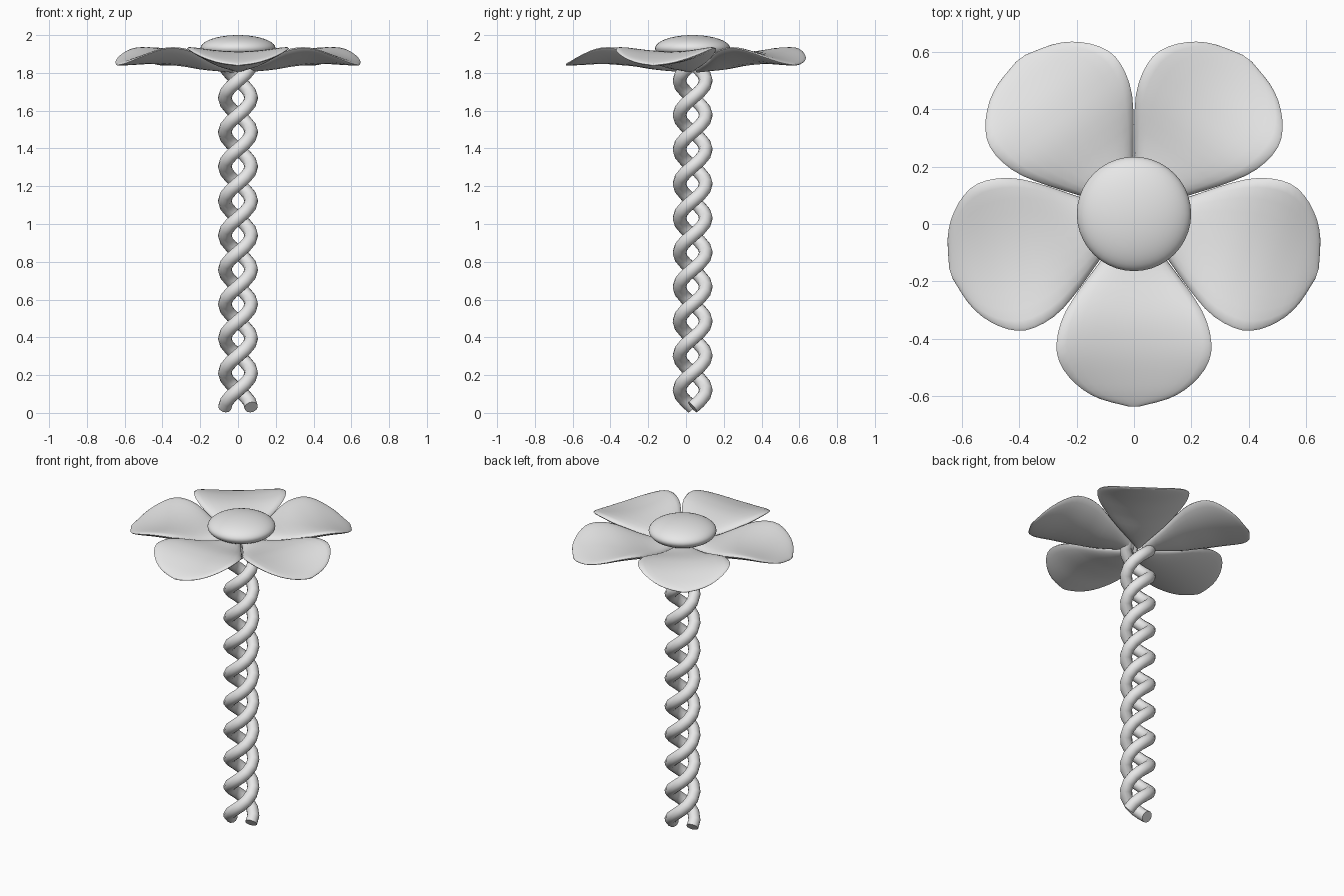
import bpy, bmesh, math
from mathutils import Matrix

if "Cube" in bpy.data.objects:
    bpy.data.objects.remove(bpy.data.objects["Cube"])

CY = 0.035  # flower and stem axis lies slightly behind the origin

grey = bpy.data.materials.new("light_grey")
grey.diffuse_color = (0.8, 0.8, 0.8, 1)
grey.use_nodes = True
grey.node_tree.nodes["Principled BSDF"].inputs["Base Color"].default_value = grey.diffuse_color


def interp(table, r):
    """Smooth (Catmull-Rom style) lookup in a list of (r, value)."""
    for i in range(len(table) - 1):
        (r0, v0), (r1, v1) = table[i], table[i + 1]
        if r <= r1:
            pa, pb = table[max(i - 1, 0)], table[min(i + 2, len(table) - 1)]
            m0 = (v1 - pa[1]) / (r1 - pa[0]) * (r1 - r0)
            m1 = (pb[1] - v0) / (pb[0] - r0) * (r1 - r0)
            t = (r - r0) / (r1 - r0)
            return ((2*t**3 - 3*t*t + 1) * v0 + (t**3 - 2*t*t + t) * m0
                    + (3*t*t - 2*t**3) * v1 + (t**3 - t*t) * m1)
    return table[-1][1]


def finish(obj):
    obj.data.materials.append(grey)
    bpy.ops.object.select_all(action='DESELECT')
    obj.select_set(True)
    bpy.context.view_layer.objects.active = obj
    bpy.ops.object.shade_smooth_by_angle(angle=math.radians(50))


# petal: half-width and mid-height along the radius
WIDTH = [(0.03, 0.02), (0.165, 0.117), (0.275, 0.198), (0.365, 0.25),
         (0.465, 0.27), (0.535, 0.25), (0.605, 0.187), (0.645, 0.115), (0.67, 0.02)]
HEIGHT = [(0.03, 1.83), (0.2, 1.845), (0.33, 1.865), (0.47, 1.87),
          (0.6, 1.855), (0.67, 1.843)]
ROWS, RING = 22, 24


def petal_mesh():
    bm = bmesh.new()
    rings = []
    for i in range(ROWS + 1):
        r = 0.03 + 0.64 * math.sin(i / ROWS * math.pi / 2)
        w, mid = interp(WIDTH, r), interp(HEIGHT, r)
        fade = min(1, math.sqrt(max(0, (0.674 - r) / 0.3)))
        ring = []
        for k in range(RING):
            a = 2 * math.pi * k / RING
            x, s = w * math.cos(a), math.sin(a)
            thick = (0.045 if s > 0 else 0.028) * fade
            cup = 0.06 * (x / 0.27) ** 2
            ring.append(bm.verts.new((x, -r, mid + cup + thick * s)))
        rings.append(ring)
    for a, b in zip(rings, rings[1:]):
        for k in range(RING):
            n = (k + 1) % RING
            bm.faces.new((a[k], a[n], b[n], b[k]))
    bm.faces.new(rings[0])
    bm.faces.new(rings[-1])
    bmesh.ops.recalc_face_normals(bm, faces=bm.faces)
    return bm


# five petals around the axis
for n in range(5):
    bm = petal_mesh()
    bm.transform(Matrix.Translation((0, CY, 0)) @ Matrix.Rotation(n * math.tau / 5, 4, 'Z'))
    me = bpy.data.meshes.new("petal")
    bm.to_mesh(me)
    bm.free()
    petal = bpy.data.objects.new(f"petal_{n + 1}", me)
    bpy.context.collection.objects.link(petal)
    finish(petal)

# domed flower centre
bpy.ops.mesh.primitive_uv_sphere_add(segments=40, ring_count=20, location=(0, CY, 1.93))
centre = bpy.context.object
centre.name = "flower_centre"
centre.scale = (0.199, 0.199, 0.07)
finish(centre)

# two twisted stem strands
PITCH, TURNS, STEPS = 0.364, 5, 12
for n in range(2):
    cu = bpy.data.curves.new("strand", 'CURVE')
    cu.dimensions = '3D'
    cu.bevel_depth = 0.036
    cu.bevel_resolution = 4
    cu.use_fill_caps = True
    sp = cu.splines.new('POLY')
    count = TURNS * STEPS + 1
    sp.points.add(count - 1)
    for i in range(count):
        a = math.tau * i / STEPS + math.pi * (1 - n)
        sp.points[i].co = (0.07 * math.cos(a), CY + 0.07 * math.sin(a),
                           0.03 + PITCH * i / STEPS, 1)
    strand = bpy.data.objects.new(f"stem_strand_{n + 1}", cu)
    bpy.context.collection.objects.link(strand)
    bpy.ops.object.select_all(action='DESELECT')
    strand.select_set(True)
    bpy.context.view_layer.objects.active = strand
    bpy.ops.object.convert(target='MESH')
    finish(bpy.context.object)
